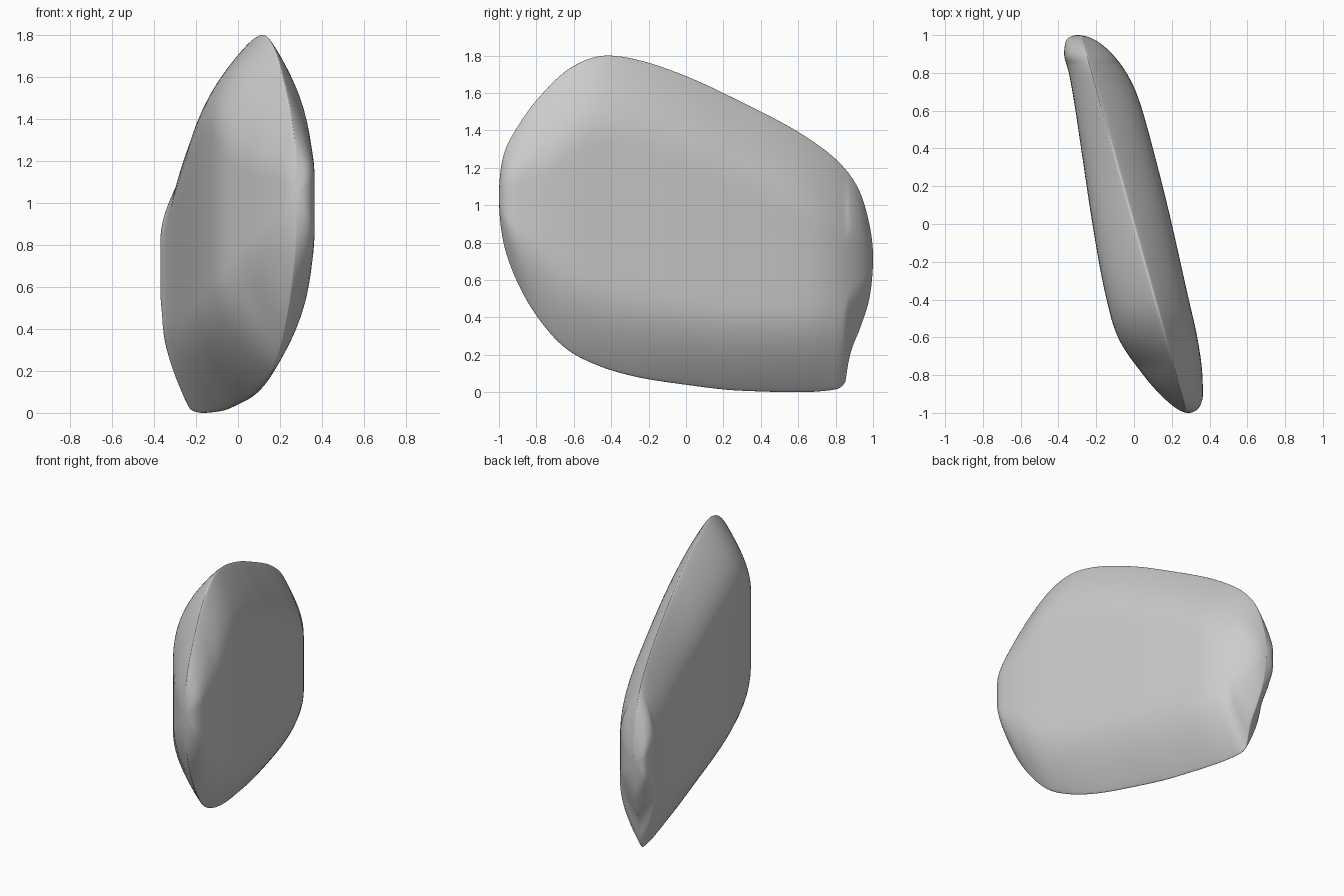
import bpy, bmesh, math

if "Cube" in bpy.data.objects:
    bpy.data.objects.remove(bpy.data.objects["Cube"])

def curve(points):
    """Smooth function of angle t through (y, value) points, with y = -cos(t)."""
    ts = [math.acos(max(-1, min(1, -y))) for y, _ in points]
    vs = [v for _, v in points]
    n = len(ts)
    sec = [(vs[i + 1] - vs[i]) / (ts[i + 1] - ts[i]) for i in range(n - 1)]
    m = [sec[0]]
    for a, b in zip(sec, sec[1:]):
        m.append(0 if a * b <= 0 else 2 * a * b / (a + b) if max(abs(a), abs(b)) > 3 * min(abs(a), abs(b)) else (a + b) / 2)
    m.append(sec[-1])

    def f(t):
        i = max(k for k in range(n - 1) if ts[k] <= t + 1e-9)
        h = ts[i + 1] - ts[i]
        u = (t - ts[i]) / h
        return ((2*u**3 - 3*u**2 + 1) * vs[i] + (u**3 - 2*u**2 + u) * h * m[i]
                + (3*u**2 - 2*u**3) * vs[i + 1] + (u**3 - u**2) * h * m[i + 1])
    return f

# Side outline: upper and lower edge heights along y
top = curve([(-1, 1.05), (-.98, 1.25), (-.9, 1.42), (-.8, 1.56), (-.6, 1.745), (-.42, 1.8), (-.25, 1.775),
             (0, 1.69), (.3, 1.55), (.65, 1.36), (.85, 1.195), (.93, 1.07), (.98, .9), (1, .72)])
bottom = curve([(-1, 1.05), (-.98, .82), (-.92, .63), (-.8, .41), (-.65, .24), (-.5, .155), (-.3, .09), (0, .04),
                (.3, .008), (.6, 0), (.8, .015), (.85, .05), (.87, .17), (.93, .34), (.98, .5), (1, .72)])
# Plan outline: left and right faces along y
left = curve([(-1, .29), (-.95, .19), (-.8, .05), (-.6, -.085), (-.4, -.145), (0, -.22), (.4, -.28),
              (.8, -.345), (.9, -.37), (.97, -.36), (1, -.3)])
right = curve([(-1, .29), (-.97, .345), (-.9, .365), (-.8, .362), (-.6, .335), (-.4, .29), (0, .2),
               (.4, .1), (.7, .01), (.8, -.04), (.95, -.17), (1, -.3)])

N, M = 120, 96
bm = bmesh.new()
rings = []
for i in range(1, N):
    t = math.pi * i / N
    y = -math.cos(t)
    zt, zb, ridge = top(t), bottom(t), 0.28 * math.cos(t)
    hz, zm = (zt - zb) / 2, (zt + zb) / 2
    d = min(0.48, 0.75 * hz)
    ring = []
    for j in range(M):
        p = 2 * math.pi * j / M
        c = math.cos(p)
        u = min(1, hz * (1 - abs(c)) / d)          # depth below the rim
        g = math.sin(math.pi / 2 * u) + 0.14 * math.sqrt(u) * (1 - u)
        face = right(t) if math.sin(p) > 0 else left(t)
        ring.append(bm.verts.new((ridge + (face - ridge) * g, y, zm + hz * c)))
    rings.append(ring)

# Skin the slices and close both ends
for a, b in zip(rings, rings[1:]):
    for j in range(M):
        k = (j + 1) % M
        bm.faces.new((a[j], a[k], b[k], b[j]))
for ring, tip in ((rings[0], (.29, -1, 1.05)), (rings[-1], (-.3, 1, .72))):
    v = bm.verts.new(tip)
    for j in range(M):
        bm.faces.new((ring[j], ring[(j + 1) % M], v))
bmesh.ops.recalc_face_normals(bm, faces=bm.faces)
# Soften the surface slightly
for _ in range(3):
    bmesh.ops.smooth_vert(bm, verts=bm.verts, factor=0.4, use_axis_x=True, use_axis_y=False, use_axis_z=False)

mesh = bpy.data.meshes.new("flat_stone")
bm.to_mesh(mesh)
bm.free()
for f in mesh.polygons:
    f.use_smooth = True
stone = bpy.data.objects.new("flat_stone", mesh)
bpy.context.collection.objects.link(stone)
